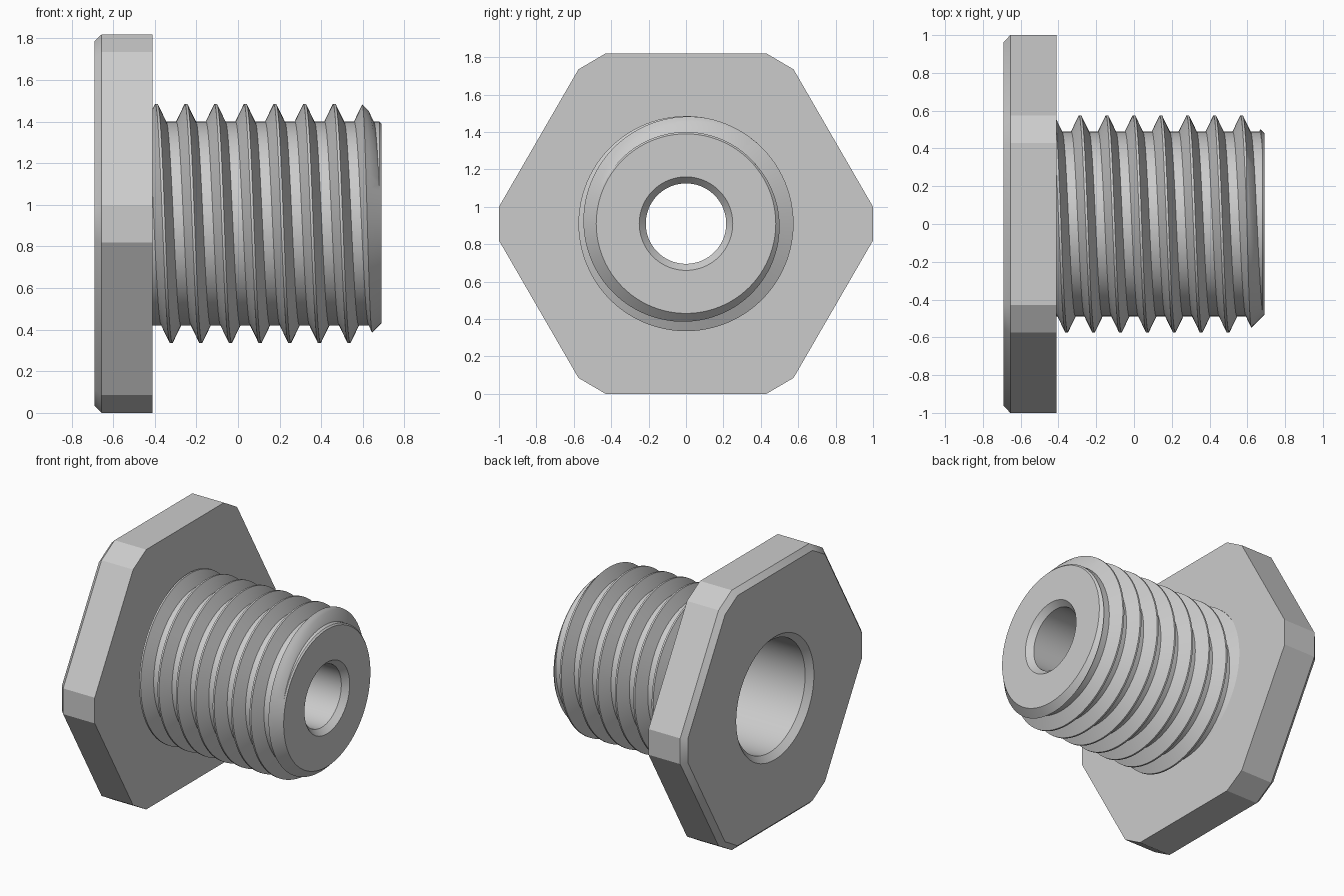
import bpy, bmesh, math

CENTRE = 0.91          # height of the axis
SEGS = 96
FLANGE_BACK, FLANGE_FRONT, TIP = -0.69, -0.41, 0.69
ROOT, CREST, TIP_RADIUS = 0.49, 0.575, 0.48
PITCH = 0.1425

if "Cube" in bpy.data.objects:
    bpy.data.objects.remove(bpy.data.objects["Cube"], do_unlink=True)

# Single plain grey
grey = bpy.data.materials.new("plain grey")
grey.use_nodes = True
colour = (0.6, 0.6, 0.6, 1.0)
grey.diffuse_color = colour
for node in grey.node_tree.nodes:
    if node.type == 'BSDF_PRINCIPLED':
        node.inputs["Base Color"].default_value = colour


def finish(name, bm, angle):
    mesh = bpy.data.meshes.new(name)
    bm.to_mesh(mesh)
    bm.free()
    mesh.materials.append(grey)
    obj = bpy.data.objects.new(name, mesh)
    bpy.context.collection.objects.link(obj)
    bpy.ops.object.select_all(action='DESELECT')
    obj.select_set(True)
    bpy.context.view_layer.objects.active = obj
    bpy.ops.object.shade_smooth_by_angle(angle=math.radians(angle))
    return obj


def sweep(name, profile_at):
    """Sweep an (x, radius) profile round the axis; it may change with the turn."""
    bm = bmesh.new()
    rows = []
    for step in range(SEGS + 1):
        turn = step / SEGS
        a = turn * math.tau
        rows.append([bm.verts.new((x, -r * math.sin(a), CENTRE + r * math.cos(a)))
                     for x, r in profile_at(turn)])
    for row, following in zip(rows, rows[1:]):
        for i in range(len(row) - 1):
            bm.faces.new((row[i], following[i], following[i + 1], row[i + 1]))
    bmesh.ops.remove_doubles(bm, verts=bm.verts[:], dist=1e-5)
    return finish(name, bm, 30)


def trim(x, r):
    """Limit a profile point to the chamfered tip."""
    x = min(x, TIP)
    return x, min(r, TIP_RADIUS + TIP - x)


def thread_profile(turn):
    raw = []
    for k in range(-2, 8):
        c = -0.25 + PITCH * (k + turn)
        raw += [(c - 0.047, ROOT), (c - 0.006, CREST),
                (c + 0.006, CREST), (c + 0.047, ROOT)]
    points = []
    limit = TIP + TIP_RADIUS
    for (x0, r0), (x1, r1) in zip(raw, raw[1:]):
        points.append(trim(x0, r0))
        # Extra point where the segment meets the chamfer cone
        s0, s1 = x0 + r0 - limit, x1 + r1 - limit
        t = s0 / (s0 - s1) if s0 * s1 < 0 else 0
        points.append(trim(x0 + (x1 - x0) * t, r0 + (r1 - r0) * t))
    points.append((TIP, TIP_RADIUS))
    return points


# Helical thread with chamfered tip
sweep("threaded_shank", thread_profile)

# End face, narrow hole and wide counterbore
bore = [(TIP, TIP_RADIUS), (TIP, 0.25), (0.65, 0.215), (0.2, 0.215),
        (0.2, 0.39), (-0.65, 0.39), (FLANGE_BACK, 0.43)]
sweep("stepped_bore", lambda turn: bore)

# Hexagonal flange with cut corners and a chamfered back rim
corners = [(sy * y, sz * z) for y, z in ((1, 0.09), (0.575, 0.825), (0.43, 0.91))
           for sy in (-1, 1) for sz in (-1, 1)]
corners.sort(key=lambda p: math.atan2(p[1], p[0]))
circle = [(math.sin(math.tau * i / SEGS), math.cos(math.tau * i / SEGS))
          for i in range(SEGS)]
bm = bmesh.new()


def ring(outline, x, scale):
    verts = [bm.verts.new((x, y * scale, CENTRE + z * scale)) for y, z in outline]
    edges = [bm.edges.new((verts[i - 1], verts[i])) for i in range(len(verts))]
    return verts, edges


def skin(a, b):
    for i in range(len(a)):
        bm.faces.new((a[i - 1], a[i], b[i], b[i - 1]))


back, back_edges = ring(corners, FLANGE_BACK, 0.963)
rim, _ = ring(corners, -0.655, 1)
front, front_edges = ring(corners, FLANGE_FRONT, 1)
hole_back, hole_back_edges = ring(circle, FLANGE_BACK, 0.43)
hole_front, hole_front_edges = ring(circle, FLANGE_FRONT, 0.45)
skin(back, rim)
skin(rim, front)
skin(hole_back, hole_front)
for edges in (back_edges + hole_back_edges, front_edges + hole_front_edges):
    bmesh.ops.triangle_fill(bm, use_beauty=True, use_dissolve=False, edges=edges)
bmesh.ops.recalc_face_normals(bm, faces=bm.faces[:])
finish("hex_flange", bm, 25)
